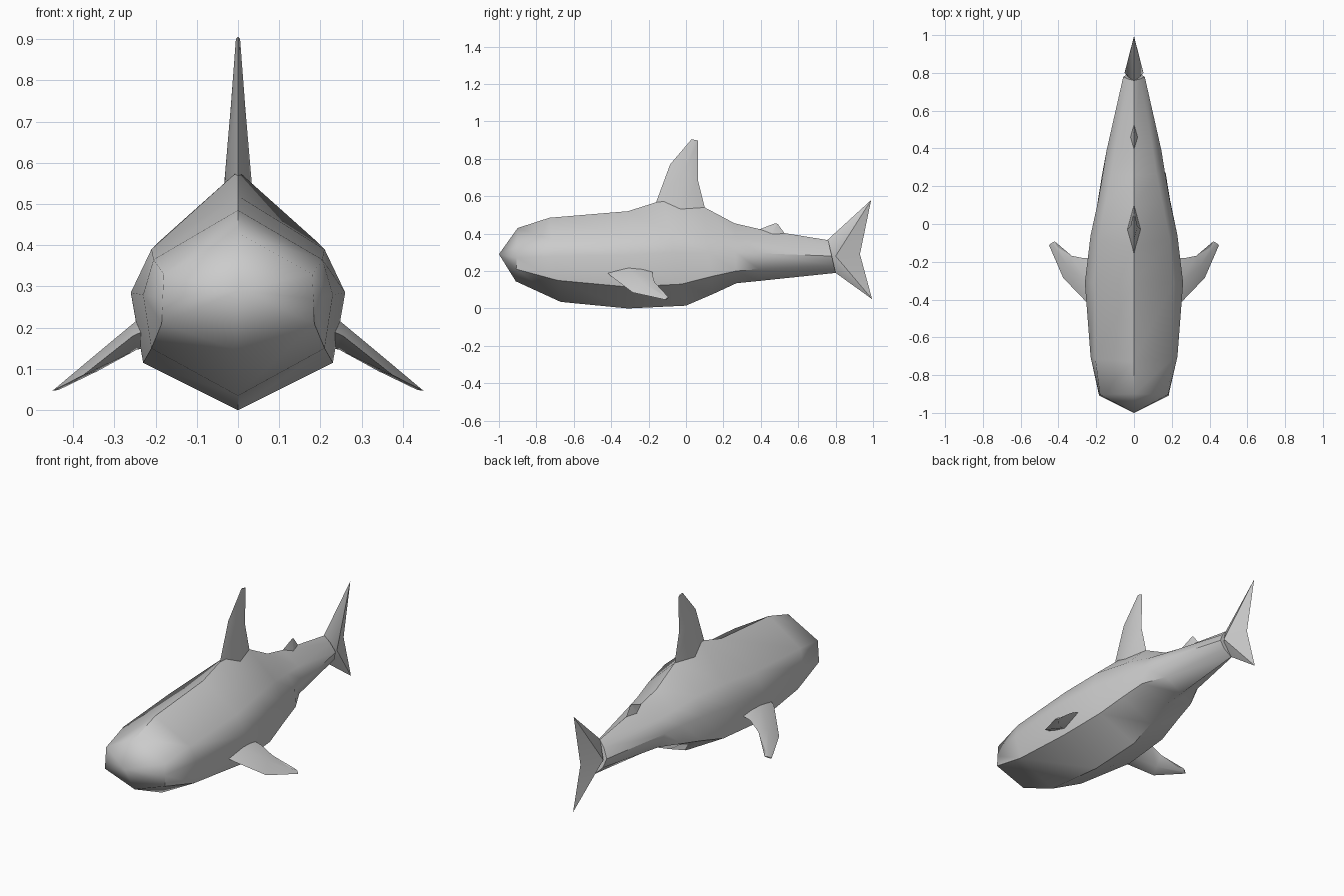
import bpy, bmesh

if "Cube" in bpy.data.objects:
    bpy.data.objects.remove(bpy.data.objects["Cube"])


def finish(name, bm, angle=0.7):
    bmesh.ops.recalc_face_normals(bm, faces=bm.faces)
    mesh = bpy.data.meshes.new(name)
    bm.to_mesh(mesh)
    bm.free()
    ob = bpy.data.objects.new(name, mesh)
    bpy.context.collection.objects.link(ob)
    bpy.ops.object.select_all(action='DESELECT')
    ob.select_set(True)
    bpy.context.view_layer.objects.active = ob
    bpy.ops.object.shade_smooth_by_angle(angle=angle)
    return ob


def loft(name, rings, nose=None, angle=0.7):
    """Skin closed rings of points; optional pointed start."""
    bm = bmesh.new()
    loops = [[bm.verts.new(p) for p in r] for r in rings]
    n = len(loops[0])
    for a, b in zip(loops, loops[1:]):
        for i in range(n):
            j = (i + 1) % n
            bm.faces.new((a[i], a[j], b[j], b[i]))
    if nose:
        tip = bm.verts.new(nose)
        for i in range(n):
            bm.faces.new((tip, loops[0][i], loops[0][(i + 1) % n]))
    else:
        bm.faces.new(loops[0])
    bm.faces.new(loops[-1])
    return finish(name, bm, angle)


# Body: top y, bottom y, top z, bottom z, then width/height of upper, side, lower corners
sections = [
    (-.90, -.91, .43, .145, .180, .33, .183, .27, .185, .21),
    (-.73, -.67, .485, .035, .205, .365, .230, .28, .210, .15),
    (-.31, -.31, .52, .0, .210, .39, .260, .285, .230, .115),
    (-.12, .0, .58, .015, .190, .41, .230, .30, .215, .13),
    (.10, .14, .54, .075, .150, .40, .190, .30, .190, .17),
    (.26, .27, .455, .135, .120, .375, .165, .30, .168, .20),
    (.39, .39, .425, .147, .100, .36, .145, .295, .105, .21),
    (.76, .80, .365, .19, .032, .33, .057, .28, .040, .23),
]
rings = []
for yt, yb, zt, zb, *side in sections:
    half = []
    for k in range(0, 6, 2):
        w, z = side[k:k + 2]
        half.append((w, yb + (yt - yb) * (z - zb) / (zt - zb), z))
    rings.append([(0, yt, zt)] + half + [(0, yb, zb)]
                 + [(-x, y, z) for x, y, z in reversed(half)])
loft("body", rings, nose=(0, -1, .29), angle=0.9)


# Upright fins: diamond sections (front y, front z, back y, back z, half thickness)
def upright_fin(name, secs):
    out = []
    for y0, z0, y1, z1, t in secs:
        ym, zm = (y0 + y1) / 2, (z0 + z1) / 2
        out.append([(0, y0, z0), (t, ym, zm), (0, y1, z1), (-t, ym, zm)])
    loft(name, out)


upright_fin("dorsal_fin", [(-.17, .54, .11, .50, .036), (-.085, .77, .063, .69, .018),
                           (.03, .905, .065, .897, .005)])
upright_fin("rear_dorsal_fin", [(.36, .41, .55, .37, .022), (.475, .455, .49, .452, .002)])

# Side fins, mirrored left and right
for s, name in ((1, "right_side_fin"), (-1, "left_side_fin")):
    secs = [
        [(.20, -.43, .205), (.20, -.31, .245), (.20, -.18, .205), (.20, -.30, .155)],
        [(.255, -.41, .18), (.245, -.31, .218), (.27, -.18, .185), (.245, -.29, .147)],
        [(.375, -.285, .085), (.345, -.23, .135), (.33, -.168, .14), (.34, -.22, .095)],
        [(.45, -.112, .047), (.438, -.102, .057), (.42, -.092, .058), (.435, -.102, .049)],
    ]
    loft(name, [[(s * x, y, z) for x, y, z in r] for r in secs])

# Forked tail: flat outline raised to a ridge point on each side
bm = bmesh.new()
outline = [bm.verts.new((0, y, z)) for y, z in
           ((.755, .365), (.99, .58), (.93, .29), (.995, .05), (.80, .19), (.74, .28))]
for s in (1, -1):
    apex = bm.verts.new((s * .05, .80, .28))
    for i in range(6):
        bm.faces.new((apex, outline[i], outline[(i + 1) % 6]))
finish("tail_fin", bm)
